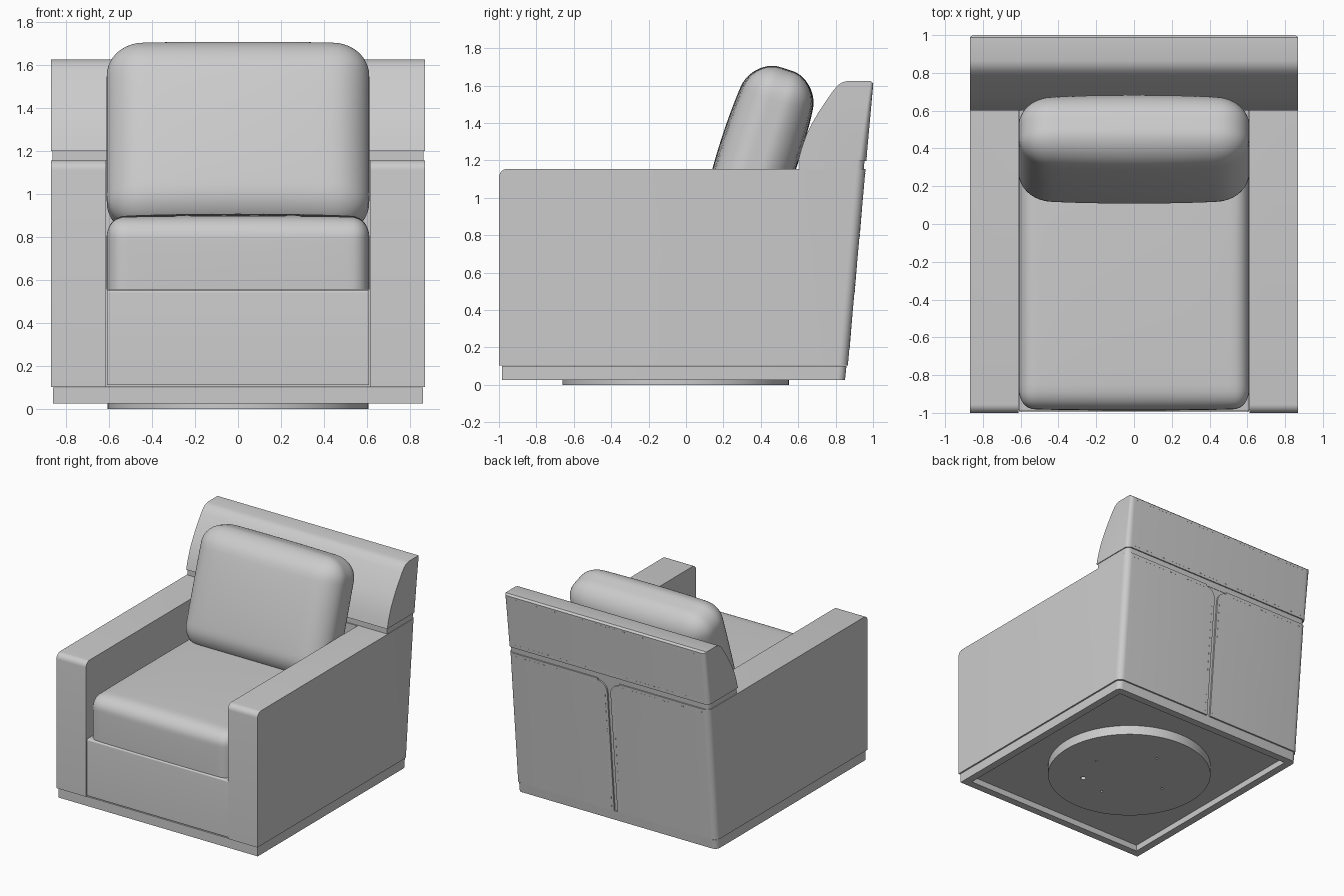
import bpy, bmesh, math
from mathutils import Matrix, Vector

if "Cube" in bpy.data.objects:
    bpy.data.objects.remove(bpy.data.objects["Cube"])


def slant(z):
    """y of the leaning rear face at height z"""
    return 0.865 + (z - 0.1) * 0.09


def finish(bm, name):
    bmesh.ops.recalc_face_normals(bm, faces=bm.faces)
    mesh = bpy.data.meshes.new(name)
    bm.to_mesh(mesh)
    bm.free()
    ob = bpy.data.objects.new(name, mesh)
    bpy.context.collection.objects.link(ob)
    smooth(ob)
    return ob


def smooth(ob):
    bpy.ops.object.select_all(action='DESELECT')
    ob.select_set(True)
    bpy.context.view_layer.objects.active = ob
    bpy.ops.object.shade_smooth_by_angle(angle=math.radians(35))


def prism(name, pts, half, bevels=()):
    """Extrude a (y, z) profile along x; bevels are (edge test, radius)"""
    bm = bmesh.new()
    face = bm.faces.new([bm.verts.new((-half, y, z)) for y, z in pts])
    ext = bmesh.ops.extrude_face_region(bm, geom=[face])
    bmesh.ops.translate(bm, vec=(2 * half, 0, 0),
                        verts=[v for v in ext['geom'] if isinstance(v, bmesh.types.BMVert)])
    for test, r in bevels:
        edges = [e for e in bm.edges if test(*(v.co for v in e.verts))]
        bmesh.ops.bevel(bm, geom=edges, offset=r, segments=6, profile=0.5, affect='EDGES')
    return finish(bm, name)


def cylinder(name, x, y, z0, z1, r, seg):
    bm = bmesh.new()
    bmesh.ops.create_cone(bm, cap_ends=True, segments=seg, radius1=r, radius2=r, depth=z1 - z0,
                          matrix=Matrix.Translation((x, y, (z0 + z1) / 2)))
    return finish(bm, name)


def cut(ob, cutter):
    mod = ob.modifiers.new("cut", 'BOOLEAN')
    mod.object, mod.operation, mod.solver = cutter, 'DIFFERENCE', 'EXACT'
    bpy.context.view_layer.objects.active = ob
    bpy.ops.object.modifier_apply(modifier=mod.name)
    bpy.data.objects.remove(cutter)
    smooth(ob)


def cushion(name, centre, half, radii, puff, tilt=0, floor=None):
    """Rounded box with elliptical corners and swollen faces"""
    bm = bmesh.new()
    bmesh.ops.create_cube(bm, size=2)
    bmesh.ops.subdivide_edges(bm, edges=bm.edges, cuts=31, use_grid_fill=True)
    rot = Matrix.Rotation(tilt, 3, 'X')
    for v in bm.verts:
        s = [math.sin(c * math.pi / 2) for c in v.co]
        p = [s[i] * half[i] for i in range(3)]
        core = [max(r - h, min(h - r, c)) for c, h, r in zip(p, half, radii)]
        d = Vector([(p[i] - core[i]) / radii[i] for i in range(3)])
        if d.length > 1e-6:
            d.normalize()
        q = Vector([core[i] + d[i] * radii[i] for i in range(3)])
        n = [max(0, 1 - (q[i] / half[i]) ** 2) for i in range(3)]
        for i in range(3):
            a, b = [n[j] for j in range(3) if j != i]
            q[i] += puff[i] * q[i] / half[i] * math.sqrt(a * b)
        v.co = rot @ q + Vector(centre)
        if floor is not None:
            v.co.z = max(v.co.z, floor)
    return finish(bm, name)


def rear_corner(a, b):
    return abs(a.x - b.x) < 1e-4 and min(a.y, b.y) > 0.8 and abs(a.z - b.z) > 0.05


def front_top(a, b):
    return abs(a.x - b.x) > 0.5 and max(a.y, b.y) < -0.95 and min(a.z, b.z) > 0.5


# Swivel disc with screw holes
disc = cylinder("swivel_disc", 0, -0.055, 0, 0.085, 0.605, 96)
for x, y, r in [(.32, 0, .009), (-.32, 0, .009), (0, .32, .009), (0, -.32, .009), (.23, -.26, .02)]:
    cut(disc, cylinder("hole_cutter", x, y - 0.055, -0.05, 0.03, r, 16))

# Plinth with recessed underside
plinth = prism("plinth", [(-.985, .027), (-.985, .1), (.858, .1), (.85, .027)], 0.86,
               [(rear_corner, 0.04)])
cut(plinth, prism("recess_cutter", [(-.925, -.1), (-.925, .075), (.79, .075), (.79, -.1)], 0.80))

# Body: arms and leaning back in one shell, hollowed for the seat
body = prism("arms_and_back", [(-1, .104), (-1, 1.155), (slant(1.155), 1.155), (slant(.104), .104)],
             0.868, [(front_top, 0.045), (rear_corner, 0.05)])
cut(body, prism("seat_cutter", [(-1.2, -.1), (-1.2, 1.4), (.6, 1.4), (.6, -.1)], 0.612))

# Rear centre seam, flaring at its rounded top corners
gap, flare = 0.014, 0.08
side = [(gap, 0.0), (gap, 1.05)]
side += [(gap + flare * (1 - math.cos(t)), 1.06 + flare * math.sin(t))
         for t in [math.radians(15 * i) for i in range(1, 7)]]
side += [(gap + flare, 1.3)]
outline = side + [(-x, z) for x, z in reversed(side)]
bm = bmesh.new()
rings = [[bm.verts.new((x, slant(z) + d, z)) for x, z in outline] for d in (-0.012, 0.1)]
for ring in rings:
    bm.faces.new(ring)
for i in range(len(outline)):
    j = (i + 1) % len(outline)
    bm.faces.new((rings[0][i], rings[0][j], rings[1][j], rings[1][i]))
cut(body, finish(bm, "seam_cutter"))

# Recessed strip and headrest above the arms
prism("headrest_joint", [(.608, 1.15), (.608, 1.205), (.955, 1.205), (.95, 1.15)], 0.862,
      [(rear_corner, 0.04)])
prism("headrest", [(.6, 1.198), (.618, 1.265), (.645, 1.34), (.675, 1.4), (.71, 1.46), (.75, 1.52),
                   (.785, 1.57), (.81, 1.6), (.835, 1.617), (.865, 1.625), (slant(1.625) - .015, 1.625),
                   (slant(1.615), 1.612), (slant(1.198), 1.198)], 0.868,
      [(lambda a, b: rear_corner(a, b) and abs(a.z - b.z) > 0.3, 0.04)])

# Seat base
prism("seat_base", [(-.993, .112), (-.993, .553), (.6, .553), (.6, .112)], 0.609,
      [(front_top, 0.012)])

# Cushions
cushion("seat_cushion", (0, -0.24, 0.66), (0.61, 0.735, 0.228), (0.08, 0.10, 0.09),
        (0, 0.012, 0.02), floor=0.555)
cushion("back_cushion", (0, 0.395, 1.254), (0.61, 0.165, 0.445), (0.17, 0.125, 0.15),
        (0, 0.05, 0.012), tilt=-math.radians(18))

# Stitch rows on the rear
bm = bmesh.new()
spots = [(s * 0.035, 0.14 + 0.033 * i) for s in (-1, 1) for i in range(28)]
spots += [(-0.8 + 0.04 * i, z) for z in (1.222, 1.595) for i in range(41)]
spots += [(s * (0.12 + 0.04 * i), 1.13) for s in (-1, 1) for i in range(18)]
for x, z in spots:
    size = (0.005, 0.004, 0.014) if abs(x) == 0.035 else (0.014, 0.004, 0.005)
    bmesh.ops.create_cube(bm, size=1, matrix=Matrix.Translation((x, slant(z) - 0.001, z))
                          @ Matrix.Diagonal((*size, 1)))
finish(bm, "rear_stitching")
